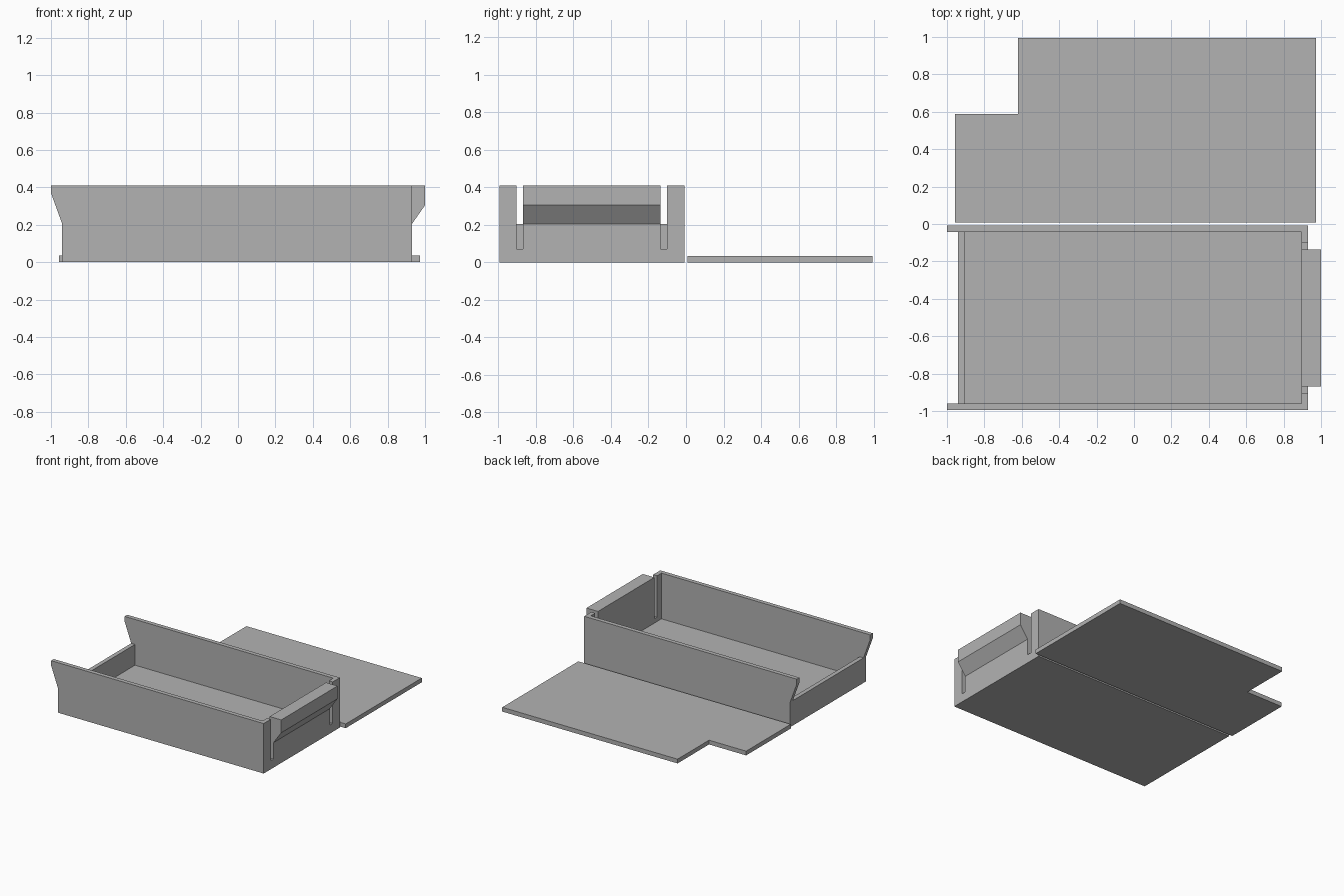
import bpy
import bmesh
from mathutils import Vector

cube = bpy.data.objects.get("Cube")
if cube:
    bpy.data.objects.remove(cube, do_unlink=True)

grey = bpy.data.materials.new("plain grey")
grey.use_nodes = True
colour = (0.448, 0.448, 0.448, 1)
grey.diffuse_color = colour
grey.node_tree.nodes["Principled BSDF"].inputs["Base Color"].default_value = colour


def prism(name, profile, axis, start, end):
    """Extrude a closed 2D profile along one axis from start to end."""
    def place(a, b):
        return {"x": (start, a, b), "y": (a, start, b), "z": (a, b, start)}[axis]

    bm = bmesh.new()
    face = bm.faces.new([bm.verts.new(place(a, b)) for a, b in profile])
    extruded = bmesh.ops.extrude_face_region(bm, geom=[face])["geom"]
    direction = Vector([float(axis == k) for k in "xyz"])
    bmesh.ops.translate(bm, vec=direction * (end - start),
                        verts=[g for g in extruded if isinstance(g, bmesh.types.BMVert)])
    bmesh.ops.recalc_face_normals(bm, faces=bm.faces)
    mesh = bpy.data.meshes.new(name)
    bm.to_mesh(mesh)
    bm.free()
    mesh.materials.append(grey)
    obj = bpy.data.objects.new(name, mesh)
    bpy.context.collection.objects.link(obj)
    return obj


def rect(a0, b0, a1, b1):
    return [(a0, b0), (a1, b0), (a1, b1), (a0, b1)]


# Main dimensions
wall = 0.035
height = 0.41
low = 0.205
slot_floor = 0.07
left, right = -0.94, 0.93
front, back = -0.995, -0.008
inner_front, inner_back = front + wall, back - wall

# Long side walls, flared at the open end
side = [(left, 0), (right, 0), (right, height), (-1, height), (-1, 0.37), (left, low)]
prism("front_side_wall", side, "y", front, inner_front)
prism("back_side_wall", side, "y", inner_back, back)

# Tray floor and low end wall
prism("tray_floor", rect(left + wall, inner_front, right - wall, inner_back), "z", 0, wall)
prism("low_end_wall", rect(inner_front, 0, inner_back, low), "x", left, left + wall)

# Tall end wall with an opening for the latch
post_front, post_back = -0.903, -0.1
end_profile = [(inner_front, 0), (inner_back, 0), (inner_back, height),
               (post_back, height), (post_back, slot_floor),
               (post_front, slot_floor), (post_front, height), (inner_front, height)]
prism("slotted_end_wall", end_profile, "x", right - wall, right)

# Springy latch with an overhanging lip
latch = [(right - wall, slot_floor), (right, slot_floor), (right, low),
         (1, 0.305), (1, height), (right - wall, height)]
prism("latch_tab", latch, "y", -0.868, -0.137)

# Flat lid with a corner notch, lying beside the tray
lid = [(-0.957, 0.008), (0.972, 0.008), (0.972, 0.995),
       (-0.62, 0.995), (-0.62, 0.587), (-0.957, 0.587)]
prism("lid_plate", lid, "z", 0, wall)
